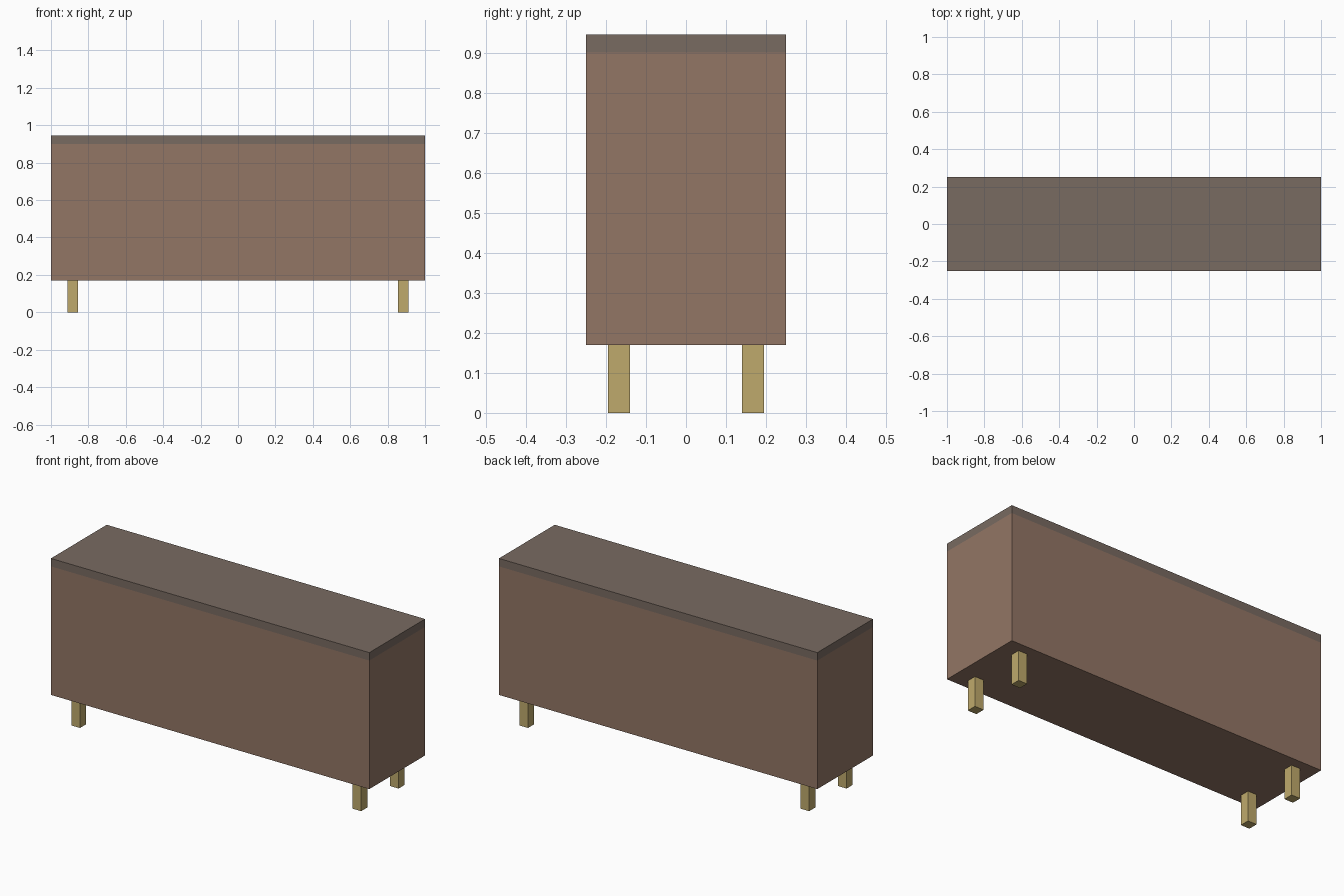
import bpy

if "Cube" in bpy.data.objects:
    bpy.data.objects.remove(bpy.data.objects["Cube"])


def material(name, rgb):
    mat = bpy.data.materials.new(name)
    mat.diffuse_color = (*rgb, 1.0)
    mat.use_nodes = True
    mat.node_tree.nodes["Principled BSDF"].inputs["Base Color"].default_value = mat.diffuse_color
    return mat


def box(name, lo, hi, mat):
    """Axis-aligned box between two corners."""
    centre = [(a + b) / 2 for a, b in zip(lo, hi)]
    bpy.ops.mesh.primitive_cube_add(size=1, location=centre)
    obj = bpy.context.object
    obj.name = name
    obj.scale = [b - a for a, b in zip(lo, hi)]
    bpy.ops.object.transform_apply(location=False, rotation=False, scale=True)
    obj.data.materials.append(mat)
    return obj


body_brown = material("body_brown", (0.29, 0.18, 0.13))
top_grey = material("top_grey", (0.19, 0.145, 0.12))
leg_wood = material("leg_wood", (0.52, 0.40, 0.15))

LEG_H, BODY_TOP, TOTAL_H = 0.17, 0.90, 0.945
LEG_X, LEG_Y, HALF_LEG = 0.883, 0.168, 0.0275

# Cabinet body and the flush top slab
box("cabinet_body", (-1, -0.25, LEG_H), (1, 0.25, BODY_TOP), body_brown)
box("cabinet_top", (-1, -0.25, BODY_TOP), (1, 0.25, TOTAL_H), top_grey)

# Four square legs, inset from the corners
for depth, sy in (("front", -1), ("back", 1)):
    for side, sx in (("left", -1), ("right", 1)):
        x, y = sx * LEG_X, sy * LEG_Y
        box(f"{depth}_{side}_leg",
            (x - HALF_LEG, y - HALF_LEG, 0),
            (x + HALF_LEG, y + HALF_LEG, LEG_H), leg_wood)
